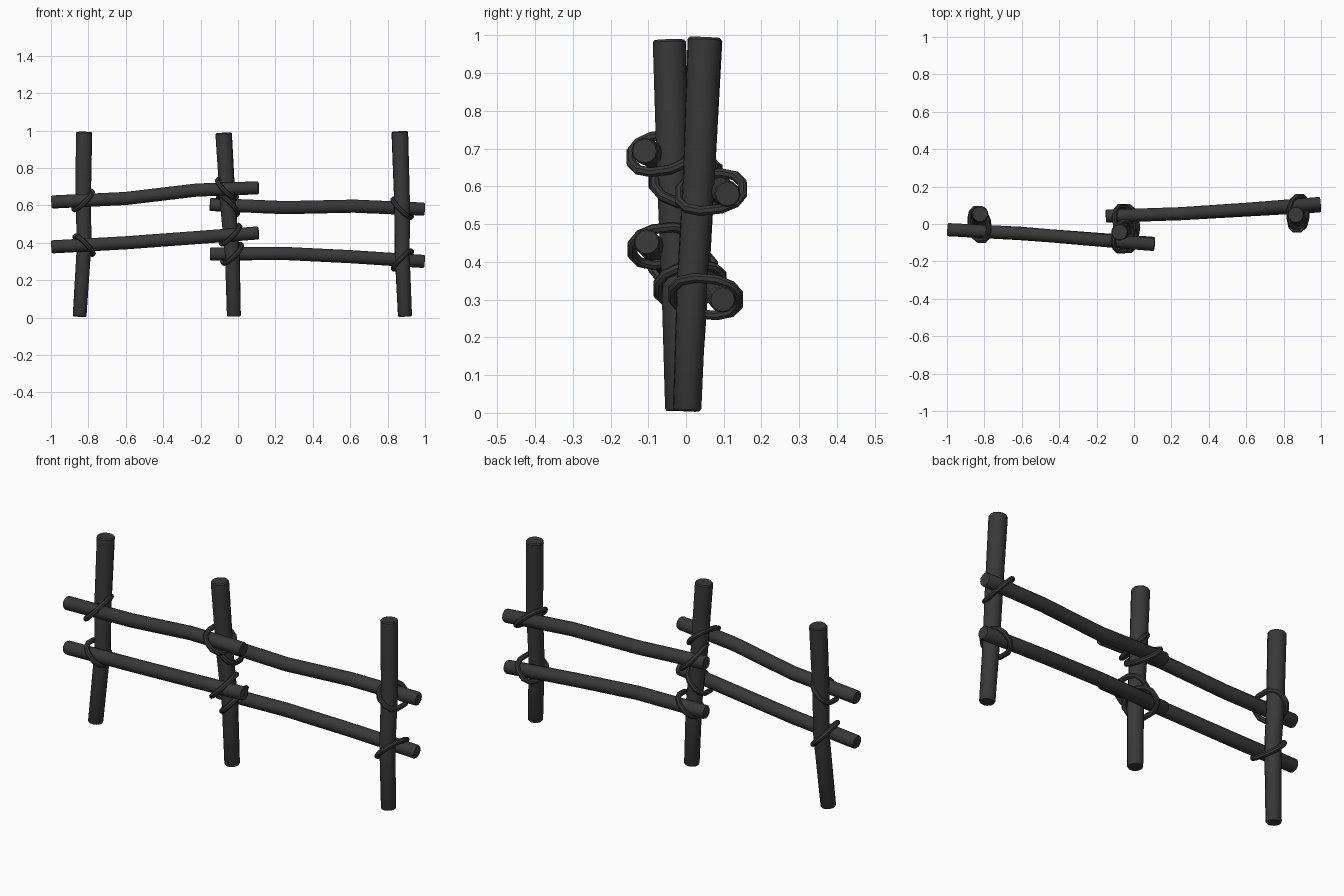
import bpy
from math import cos, sin, pi, copysign
from mathutils import Vector

if "Cube" in bpy.data.objects:
    bpy.data.objects.remove(bpy.data.objects["Cube"])

# Dark charcoal colour for every part
dark = bpy.data.materials.new('dark_wood')
dark.diffuse_color = (0.04, 0.04, 0.04, 1)
dark.use_nodes = True
dark.node_tree.nodes["Principled BSDF"].inputs["Base Color"].default_value = dark.diffuse_color


def tube(name, pts, radii, res, cyclic=False):
    """Sweep a round section along points and turn it into a mesh."""
    cu = bpy.data.curves.new(name, 'CURVE')
    cu.dimensions = '3D'
    cu.bevel_depth = 1.0
    cu.bevel_resolution = res
    cu.use_fill_caps = not cyclic
    cu.materials.append(dark)
    sp = cu.splines.new('POLY')
    sp.points.add(len(pts) - 1)
    for p, co, r in zip(sp.points, pts, radii):
        p.co = (*co, 1)
        p.radius = r
    sp.use_cyclic_u = cyclic
    ob = bpy.data.objects.new(name, cu)
    bpy.context.collection.objects.link(ob)
    bpy.ops.object.select_all(action='DESELECT')
    ob.select_set(True)
    bpy.context.view_layer.objects.active = ob
    bpy.ops.object.convert(target='MESH')
    bpy.ops.object.shade_smooth_by_angle(angle=0.6)


def log(name, pts, r0, r1):
    """Bent stick with small chamfers at both cut ends."""
    p = [Vector(q) for q in pts]
    n = len(p)
    radii = [r0 + (r1 - r0) * i / (n - 1) for i in range(n)]
    c = 0.006
    a = p[0] + (p[1] - p[0]).normalized() * c
    b = p[-1] + (p[-2] - p[-1]).normalized() * c
    tube(name, [p[0], a] + p[1:-1] + [b, p[-1]],
         [r0 * 0.9, r0] + radii[1:-1] + [r1, r1 * 0.9], 4)


def at(pts, axis, value):
    """Point on a polyline where one coordinate reaches a value."""
    for a, b in zip(pts, pts[1:]):
        if a[axis] <= value <= b[axis]:
            return Vector(a).lerp(Vector(b), (value - a[axis]) / (b[axis] - a[axis]))


# Upright posts
posts = {
    'left': [(-0.847, 0.0, 0.006), (-0.822, 0.025, 0.40), (-0.828, 0.035, 0.62), (-0.823, 0.053, 0.992)],
    'middle': [(-0.022, -0.018, 0.006), (-0.03, -0.025, 0.33), (-0.055, -0.035, 0.62), (-0.077, -0.044, 0.988)],
    'right': [(0.893, 0.003, 0.006), (0.878, 0.015, 0.33), (0.877, 0.034, 0.62), (0.865, 0.049, 0.995)],
}
for side, pts in posts.items():
    log(side + '_post', pts, 0.038, 0.045)

# Horizontal rails, left pair in front of the posts, right pair behind
rails = {
    'left_upper': [(-0.997, -0.03, 0.618), (-0.6, -0.05, 0.637), (-0.22, -0.083, 0.682), (0.11, -0.11, 0.694)],
    'left_lower': [(-0.997, -0.03, 0.378), (-0.6, -0.052, 0.4), (-0.22, -0.08, 0.428), (0.11, -0.104, 0.453)],
    'right_upper': [(-0.15, 0.042, 0.605), (0.25, 0.055, 0.588), (0.62, 0.08, 0.596), (0.997, 0.11, 0.58)],
    'right_lower': [(-0.15, 0.042, 0.34), (0.25, 0.055, 0.343), (0.6, 0.075, 0.326), (0.997, 0.097, 0.30)],
}
for side, pts in rails.items():
    log(side + '_rail', pts, 0.035, 0.035)

# Rope lashings around each crossing: rail, post, diagonal direction, twist
lashings = [
    ('left_upper', 'left', 1, 0.15), ('left_lower', 'left', -1, -0.15),
    ('left_upper', 'middle', -1, 0.2), ('left_lower', 'middle', 1, 0.15),
    ('right_upper', 'middle', -1, -0.2), ('right_lower', 'middle', 1, 0.2),
    ('right_upper', 'right', -1, 0.15), ('right_lower', 'right', 1, -0.12),
]
for rail, post, d, twist in lashings:
    rp = rails[rail]
    q = at(posts[post], 2, at(rp, 0, posts[post][1][0]).z)
    p = at(rp, 0, q.x)
    mid = (p + q) / 2
    half = abs(p.y - q.y) / 2 + 0.051
    diag = Vector((1, 0, d)).normalized()
    side = Vector((-d, 0, 1)).normalized()
    loop = []
    for i in range(12):
        t = 2 * pi * (i + 0.5) / 12
        u = half * copysign(abs(cos(t)) ** 0.85, cos(t))
        v = 0.069 * copysign(abs(sin(t)) ** 0.85, sin(t))
        loop.append(mid + Vector((0, u, 0)) + diag * v + side * u * twist)
    tube(f'{rail}_{post}_rope', loop, [0.0135] * 12, 2, cyclic=True)
